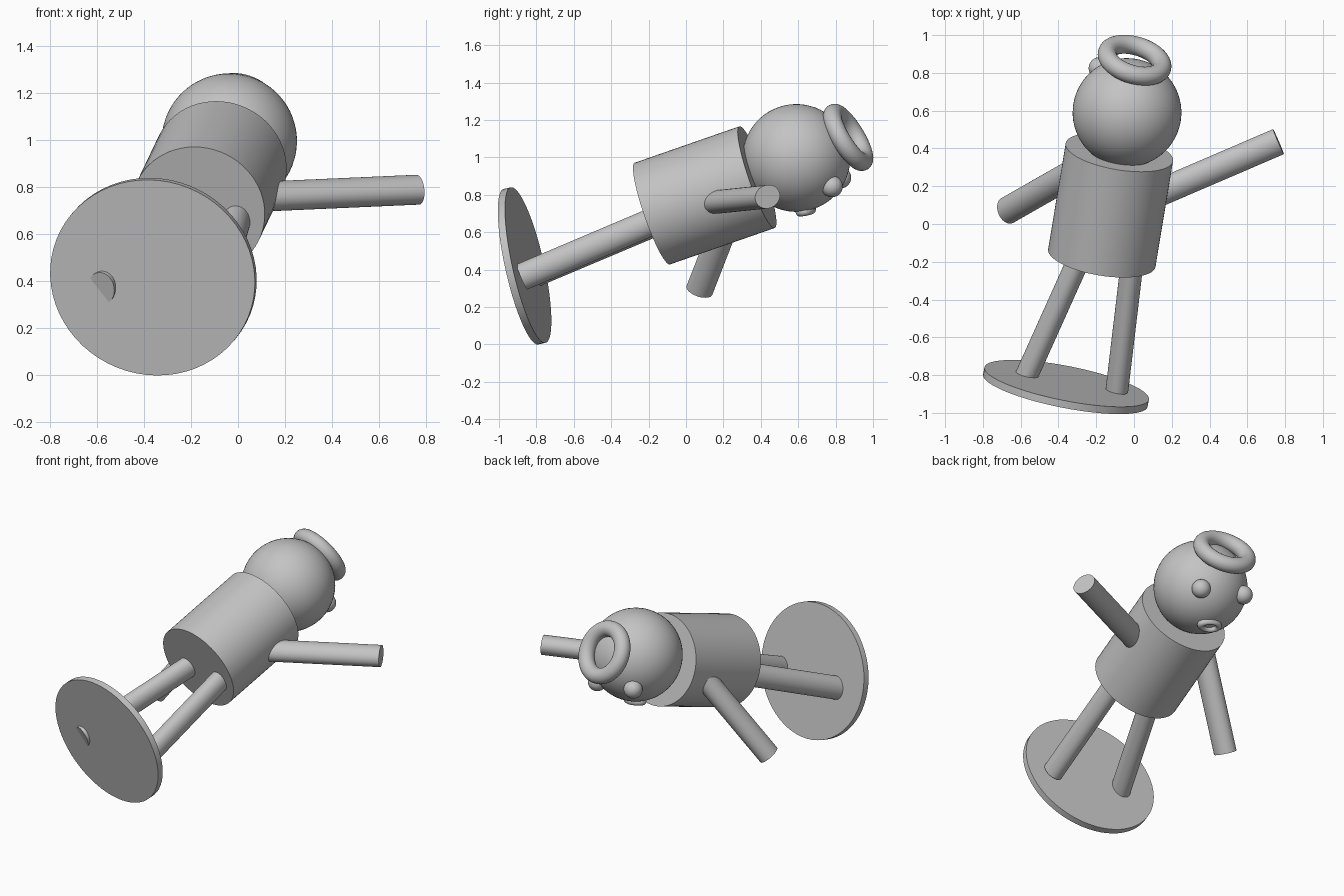
import bpy
from mathutils import Vector, Matrix

cube = bpy.data.objects.get("Cube")
if cube:
    bpy.data.objects.remove(cube, do_unlink=True)

# One plain grey for the whole figure
grey = bpy.data.materials.new("plain_grey")
grey.use_nodes = True
GREY = (0.55, 0.55, 0.55, 1)
grey.diffuse_color = GREY
grey.node_tree.nodes["Principled BSDF"].inputs["Base Color"].default_value = GREY

UP = Vector((0.155, 0.935, 0.325)).normalized()    # from feet to head
SIDE = Vector((0.98, -0.15, -0.1))                 # the figure's left
FACE = SIDE.cross(UP).normalized()                 # where the face points


def place(name, centre, axis, hint, scale=(1, 1, 1)):
    """Finish the active primitive: local z along axis, local x near hint."""
    ob = bpy.context.object
    ob.name = name
    z = Vector(axis).normalized()
    x = (hint - z * hint.dot(z)).normalized()
    turn = Matrix((x, z.cross(x), z)).transposed().to_4x4()
    ob.matrix_world = Matrix.Translation(centre) @ turn @ Matrix.Diagonal((*scale, 1))
    ob.data.materials.append(grey)
    bpy.ops.object.shade_smooth_by_angle()
    return ob


def rod(name, a, b, hint, rx, ry):
    """Cylinder from a to b, rx wide along hint and ry across it."""
    a, b = Vector(a), Vector(b)
    bpy.ops.mesh.primitive_cylinder_add(vertices=64, radius=1, depth=1)
    place(name, (a + b) / 2, b - a, hint, (rx, ry, (b - a).length))


def ball(name, centre, radius):
    bpy.ops.mesh.primitive_uv_sphere_add(segments=64, ring_count=32, radius=radius)
    place(name, centre, UP, SIDE)


def ring(name, centre, axis, major, minor, squash=1):
    bpy.ops.mesh.primitive_torus_add(major_radius=major, minor_radius=minor,
                                     major_segments=64, minor_segments=24)
    place(name, centre, axis, SIDE, (1, squash, 1))


# Base disc
disc = Vector((-0.36, -0.863, 0.42))
disc_axis = Vector((0.19, 0.957, 0.215)).normalized()
rod("base_disc", disc - disc_axis * 0.02, disc + disc_axis * 0.02, SIDE, 0.444, 0.426)

# Torso
torso = Vector((-0.124, 0.1, 0.797))
rod("torso", torso - UP * 0.3, torso + UP * 0.3, SIDE, 0.288, 0.288)

# Legs and arms
rod("left_leg", (-0.09, -0.877, 0.361), (0.0, -0.12, 0.682), FACE, 0.073, 0.06)
rod("right_leg", (-0.582, -0.832, 0.37), (-0.262, -0.12, 0.67), FACE, 0.073, 0.06)
rod("left_arm", (0.09, 0.146, 0.76), (0.765, 0.436, 0.79), UP, 0.0735, 0.062)
rod("right_arm", (-0.27, 0.3, 0.875), (-0.67, 0.072, 0.29), UP, 0.0735, 0.064)

# Head and face
head = Vector((-0.037, 0.59, 0.997))
ball("head", head, 0.288)
ball("left_eye", head + Vector((0.154, 0.19, -0.152)), 0.058)
ball("right_eye", head + Vector((-0.145, 0.235, -0.105)), 0.058)
mouth = Vector((-0.03, 0.05, -0.28))
ring("mouth", head + mouth, mouth, 0.06, 0.023, 0.65)

# Ring-shaped hat
ring("hat_ring", (0.003, 0.867, 1.107), (0.25, 0.82, 0.5), 0.15, 0.05)
